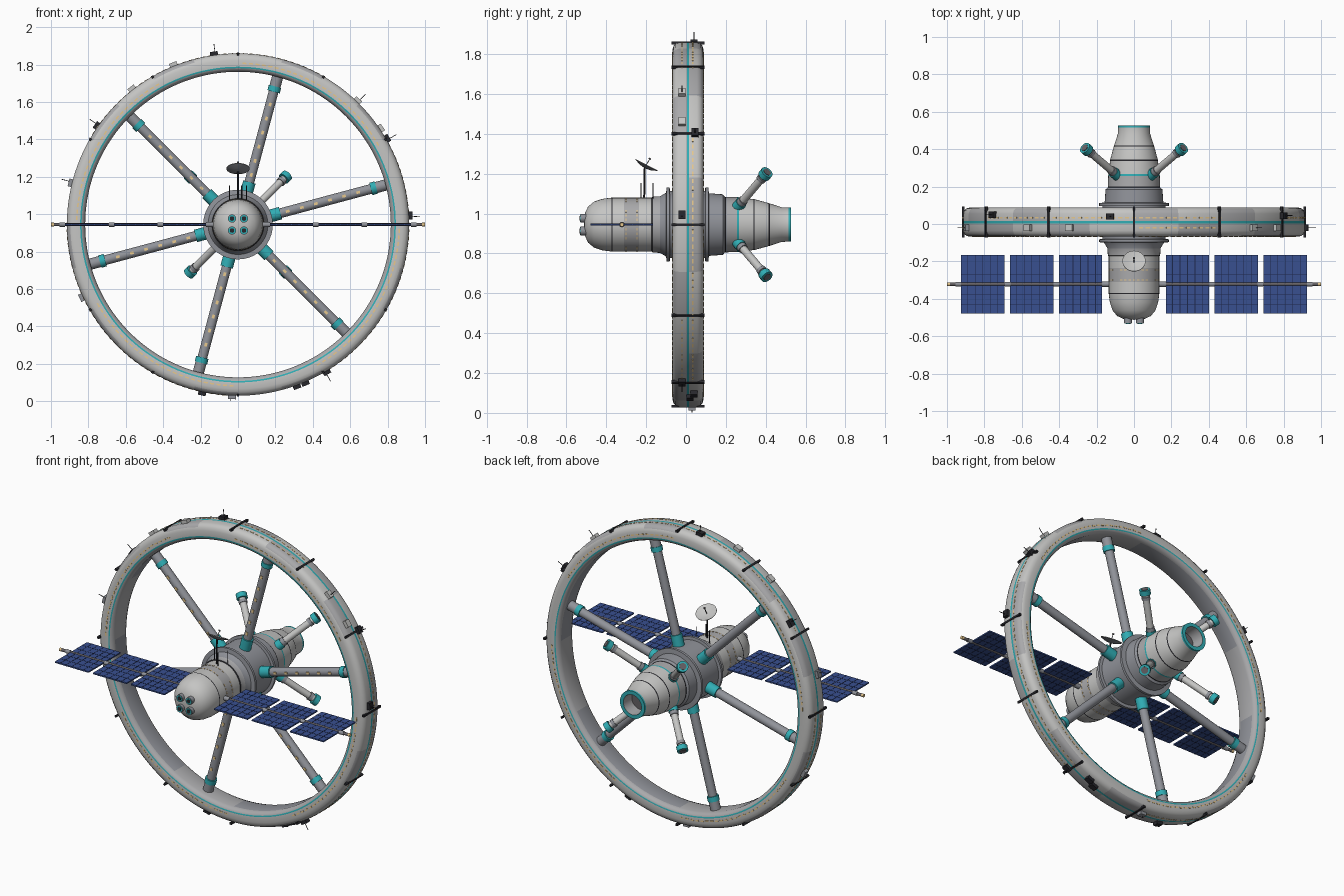
import bpy, bmesh, math
from mathutils import Matrix, Vector

cube = bpy.data.objects.get("Cube")
if cube:
    bpy.data.objects.remove(cube)

COLORS = {
    "hull_light": (0.56, 0.56, 0.55), "panel_grey": (0.40, 0.40, 0.41),
    "hub_grey": (0.28, 0.29, 0.32), "dark_grey": (0.13, 0.12, 0.13),
    "black": (0.02, 0.02, 0.025), "teal": (0.03, 0.42, 0.46),
    "amber": (0.80, 0.58, 0.27), "solar_blue": (0.04, 0.08, 0.28),
    "grid_navy": (0.012, 0.02, 0.07),
}
MATS = {}
for key, rgb in COLORS.items():
    m = bpy.data.materials.new(key)
    m.use_nodes = True
    m.diffuse_color = (*rgb, 1)
    m.node_tree.nodes["Principled BSDF"].inputs["Base Color"].default_value = (*rgb, 1)
    MATS[key] = m
KEYS = list(COLORS)
CENTRE = Vector((0, 0, 0.945))
RING_Y = 0.01
AXIS = Matrix.Translation(CENTRE) @ Matrix.Rotation(-math.pi / 2, 4, 'X')  # local z -> +y
parts = []


def finish(name, bm):
    """Turn a bmesh into an object carrying only the colours it uses."""
    bmesh.ops.remove_doubles(bm, verts=bm.verts, dist=1e-5)
    bmesh.ops.recalc_face_normals(bm, faces=bm.faces)
    used = sorted({f.material_index for f in bm.faces})
    me = bpy.data.meshes.new(name)
    for u in used:
        me.materials.append(MATS[KEYS[u]])
    for f in bm.faces:
        f.material_index = used.index(f.material_index)
    bm.to_mesh(me)
    bm.free()
    ob = bpy.data.objects.new(name, me)
    bpy.context.collection.objects.link(ob)
    parts.append(ob)


def lathe(bm, pts, rule, matrix, n=48, closed=False):
    """Revolve (radius, height) points about local z; rule(band, step) names the colour."""
    rows = [[bm.verts.new(matrix @ Vector((r * math.cos(t), r * math.sin(t), h)))
             for t in (math.tau * i / n for i in range(n))] for r, h in pts]
    for b in range(len(pts) if closed else len(pts) - 1):
        lo, hi = rows[b], rows[(b + 1) % len(pts)]
        for i in range(n):
            j = (i + 1) % n
            f = bm.faces.new((lo[i], lo[j], hi[j], hi[i]))
            f.material_index = KEYS.index(rule(b, i))


def box(bm, matrix, size, mat):
    vs = bmesh.ops.create_cube(bm, size=1, matrix=matrix @ Matrix.Diagonal((*size, 1)))["verts"]
    for f in {f for v in vs for f in v.link_faces}:
        f.material_index = KEYS.index(mat)


def tube(bm, a, b, r, mat, n=20):
    a, b = Vector(a), Vector(b)
    d = b - a
    mx = Matrix.Translation(a) @ d.to_track_quat('Z', 'Y').to_matrix().to_4x4()
    lathe(bm, [(0, 0), (r, 0), (r, d.length), (0, d.length)], lambda b, i: mat, mx, n)


def polar(deg, r, y=RING_Y):
    a = math.radians(deg)
    return CENTRE + Vector((r * math.cos(a), y, r * math.sin(a)))


def frame(deg, r, y=RING_Y):
    """Local z outward from the axle, local x along the rim, local y along the axle."""
    return Matrix.Translation(polar(deg, r, y)) @ Matrix.Rotation(math.radians(90 - deg), 4, 'Y')


# Habitat ring: rounded box section with a teal line on the rim and each side
half = [(.915, .006), (.915, .045), (.909, .062), (.896, .073), (.878, .078),
        (.844, .078), (.836, .077), (.824, .068), (.817, .05)]
section = half + [(r, -y) for r, y in reversed(half)]
tones = ["rim", "rim", "rim", "hull_light", "hull_light", "teal", "panel_grey", "panel_grey"]
bands = tones + ["inner"] + tones[::-1] + ["teal"]


def ring_colour(b, i):
    if bands[b] == "rim":
        return "panel_grey" if (i // 6 * 7 + (b > 8) * 3) % 5 < 2 else "hull_light"
    if bands[b] == "inner":
        return "hub_grey" if (i // 12) % 3 else "panel_grey"
    return bands[b]


bm = bmesh.new()
lathe(bm, section, ring_colour, AXIS @ Matrix.Translation((0, 0, RING_Y)), 144, True)
finish("habitat_ring", bm)

# Black joint bars across the rim
bm = bmesh.new()
for deg in range(0, 360, 30):
    box(bm, frame(deg, .912), (.012, .166, .014), "black")
finish("ring_joint_bars", bm)

# Lit windows round the ring, dashed, with gaps in some sectors
bm = bmesh.new()
for k in range(156):
    deg = k * 360 / 156
    sector = int(deg // 30)
    if sector % 4 != 1:
        box(bm, frame(deg, .915, RING_Y + .024), (.022, .007, .003), "amber")
    if sector % 4 == 2:
        box(bm, frame(deg, .915, RING_Y - .03), (.022, .007, .003), "amber")
    if sector % 3 != 0:
        for side in (-1, 1):
            box(bm, frame(deg, .862, RING_Y + side * .078), (.022, .003, .008), "amber")
finish("ring_windows", bm)

# Equipment boxes and whip aerials on the rim: angle, y, colour, aerial
bm = bmesh.new()
for deg, y, mat, aerial in [(3, -.02, "black", 1), (30, .045, "black", 1), (34, -.02, "hull_light", 0),
                            (46, -.02, "hull_light", 1), (98, .04, "black", 1), (112, -.02, "hull_light", 0),
                            (128, -.02, "hull_light", 0), (145, .05, "black", 1), (166, -.02, "hub_grey", 1),
                            (205, .03, "hub_grey", 0), (258, -.02, "black", 0), (268, .03, "hub_grey", 1),
                            (290, .02, "black", 0), (293, .04, "black", 0), (301, -.02, "black", 1)]:
    box(bm, frame(deg, .922, y), (.042, .034, .024), mat)
    if aerial:
        tube(bm, polar(deg - .4, .92, y), polar(deg - .4, .945 if deg == 268 else .975, y), .002, "black", 6)
finish("rim_equipment", bm)

# Spokes with teal collars and front windows
bm = bmesh.new()
for deg in range(15, 360, 60):
    tube(bm, polar(deg, .15), polar(deg, .82), .026, "hub_grey")
    tube(bm, polar(deg, .155), polar(deg, .235), .034, "teal")
    tube(bm, polar(deg, .735), polar(deg, .765), .034, "teal")
    tube(bm, polar(deg, .765), polar(deg, .82), .03, "hub_grey")
    for k in range(6):
        box(bm, frame(deg, .275 + k * .078, RING_Y - .025), (.014, .006, .02), "amber")
finish("spokes", bm)

# Central hull: (radius, y, colour of the band that starts there)
hull = [(0, -.512, "hull_light"), (.05, -.51, "hull_light"), (.09, -.492, "hull_light"),
        (.115, -.462, "hull_light"), (.129, -.42, "hull_light"), (.135, -.375, "black"),
        (.135, -.369, "hull_light"), (.135, -.31, "panel_grey"), (.135, -.235, "hull_light"),
        (.135, -.172, "black"), (.14, -.168, "panel_grey"), (.142, -.13, "hub_grey"),
        (.16, -.1, "hub_grey"), (.186, -.097, "hub_grey"), (.186, -.082, "hub_grey"),
        (.168, -.08, "hub_grey"), (.168, .095, "hub_grey"), (.186, .097, "hub_grey"),
        (.186, .112, "hub_grey"), (.157, .115, "hub_grey"), (.152, .185, "hub_grey"),
        (.14, .195, "black"), (.139, .201, "panel_grey"), (.138, .257, "teal"),
        (.137, .266, "hull_light"), (.128, .338, "black"), (.127, .345, "hull_light"),
        (.108, .415, "black"), (.106, .421, "hull_light"), (.087, .48, "hull_light"),
        (.085, .515, "teal"), (.085, .527, "teal"), (.062, .527, "panel_grey"),
        (.058, .45, "dark_grey"), (0, .45, "")]
bm = bmesh.new()
lathe(bm, [p[:2] for p in hull], lambda b, i: hull[b][2], AXIS, 64)
finish("central_hull", bm)

# Dashed hull windows on both flanks
bm = bmesh.new()
for k in range(36):
    if k % 9 not in (4, 5):
        for y in (-.3, -.245):
            box(bm, frame(k * 10, .135, y), (.013, .005, .003), "amber")
finish("hull_windows", bm)

# Four nose portholes
bm = bmesh.new()
for sx in (-1, 1):
    for sz in (-1, 1):
        p = CENTRE + Vector((sx * .032, -.5, sz * .032))
        tube(bm, p, p + Vector((0, -.03, 0)), .022, "hub_grey")
        tube(bm, p, p + Vector((0, -.032, 0)), .019, "teal")
        tube(bm, p, p + Vector((0, -.034, 0)), .012, "black")
finish("nose_portholes", bm)

# Four slanted docking arms behind the ring
bm = bmesh.new()
for deg in range(45, 360, 90):
    start, end = polar(deg, .11, .25), polar(deg, .372, .407)
    for a, b, r, mat in [(0, 1, .02, "hull_light"), (.02, .17, .029, "teal"), (.17, .24, .025, "hub_grey"),
                         (.8, .86, .025, "hub_grey"), (.9, 1, .032, "teal"), (.95, 1.01, .02, "dark_grey")]:
        tube(bm, start.lerp(end, a), start.lerp(end, b), r, mat)
finish("docking_arms", bm)

# Solar wings: boom, three panels a side with cell grid
BOOM_Y = -.322
bm = bmesh.new()
for s in (-1, 1):
    at = lambda x: CENTRE + Vector((s * x, BOOM_Y, 0))
    tube(bm, at(.1), at(.985), .009, "dark_grey", 12)
    tube(bm, at(.12), at(.17), .014, "hub_grey", 12)
    tube(bm, at(.985), at(1), .01, "amber", 12)
    for x in (.415, .675, .94):
        tube(bm, at(x - .015), at(x + .015), .012, "hub_grey", 12)
finish("solar_booms", bm)
bm = bmesh.new()
for s in (-1, 1):
    for x in (.286, .546, .808):
        mx = Matrix.Translation(CENTRE + Vector((s * x, BOOM_Y, 0)))
        box(bm, mx, (.232, .315, .008), "solar_blue")
        for k in range(-2, 3):
            box(bm, mx @ Matrix.Translation((k * .04, 0, 0)), (.003, .315, .010), "grid_navy")
            box(bm, mx @ Matrix.Translation((0, k * .054, 0)), (.232, .002, .010), "grid_navy")
finish("solar_panels", bm)

# Dish aerial with mast and whips
bm = bmesh.new()
tilt = Vector((0, .46, .88)).to_track_quat('Z', 'Y').to_matrix().to_4x4()
base = Vector((0, -.207, 1.228))
dish = [(0, 0), (.03, .004), (.062, .017), (.062, .02), (.03, .008), (0, .004)]
lathe(bm, dish, lambda b, i: "hull_light" if b > 1 else "hub_grey", Matrix.Translation(base) @ tilt, 32)
tube(bm, base, base + tilt @ Vector((0, 0, .055)), .002, "black", 6)
tube(bm, base + tilt @ Vector((0, 0, .05)), base + tilt @ Vector((0, 0, .058)), .006, "dark_grey", 8)
tube(bm, (0, -.21, 1.07), base, .005, "black", 8)
for x, y in ((-.045, -.165), (.045, -.165), (.02, -.225)):
    tube(bm, (x, y, 1.06), (x, y, 1.155), .003, "black", 6)
finish("dish_aerial", bm)

# Smooth shading with crisp edges
bpy.ops.object.select_all(action='DESELECT')
for ob in parts:
    ob.select_set(True)
bpy.context.view_layer.objects.active = parts[0]
bpy.ops.object.shade_smooth_by_angle(angle=math.radians(32))
